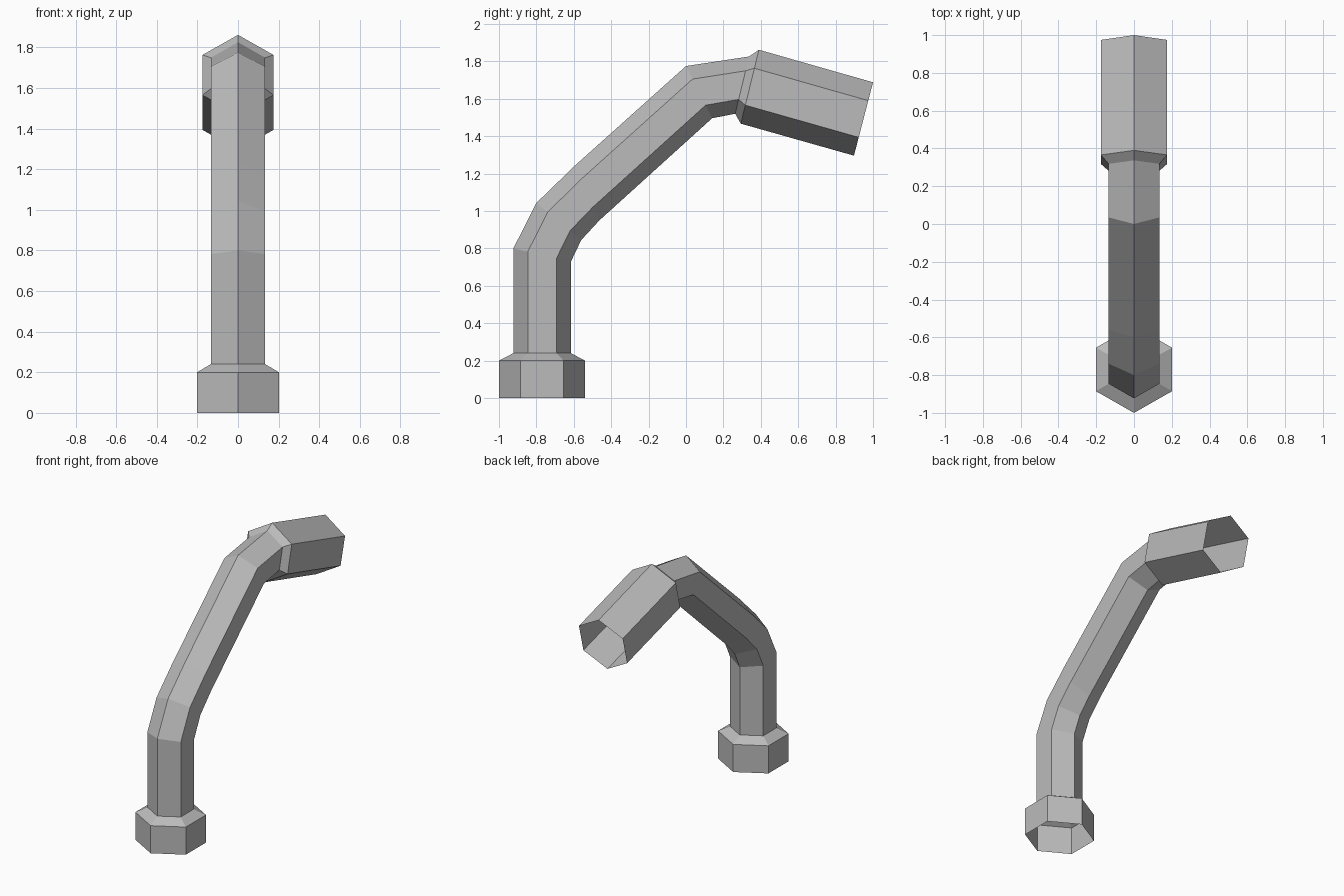
import bpy
from mathutils import Vector

cube = bpy.data.objects.get("Cube")
if cube:
    bpy.data.objects.remove(cube, do_unlink=True)

grey = bpy.data.materials.new("plain grey")
grey.use_nodes = True
colour = (0.5, 0.5, 0.5, 1)
grey.diffuse_color = colour
grey.node_tree.nodes["Principled BSDF"].inputs["Base Color"].default_value = colour

# Hexagon corners: position from outer tip to inner tip, and side
HEXAGON = [(0, 0), (0.25, 1), (0.75, 1), (1, 0), (0.75, -1), (0.25, -1)]


def hex_ring(outer, inner, half_width):
    """Six-sided section between an outer and an inner (y, z) tip."""
    a, b = Vector((0, *outer)), Vector((0, *inner))
    return [a.lerp(b, t) + Vector((side * half_width, 0, 0)) for t, side in HEXAGON]


def hex_tube(name, sections):
    """Open-ended, flat-shaded tube through the given sections."""
    verts = [v for s in sections for v in hex_ring(*s)]
    faces = []
    for k in range(len(sections) - 1):
        for i in range(6):
            j = (i + 1) % 6
            faces.append((k * 6 + i, k * 6 + j, k * 6 + 6 + j, k * 6 + 6 + i))
    mesh = bpy.data.meshes.new(name)
    mesh.from_pydata(verts, [], faces)
    mesh.materials.append(grey)
    obj = bpy.data.objects.new(name, mesh)
    bpy.context.collection.objects.link(obj)
    return obj


# Sections shared by neighbouring parts
PIPE_W, COLLAR_W, HEAD_W = 0.134, 0.202, 0.175
pipe_start = ((-0.923, 0.24), (-0.615, 0.24), PIPE_W)
pipe_end = ((0.337, 1.826), (0.263, 1.52), PIPE_W)

# Wide collar with a chamfered top
hex_tube("base_collar", [
    ((-1, 0), (-0.54, 0), COLLAR_W),
    ((-1, 0.2), (-0.54, 0.2), COLLAR_W),
    pipe_start,
])

# Bent arm
hex_tube("bent_pipe", [
    pipe_start,
    ((-0.923, 0.8), (-0.615, 0.73), PIPE_W),
    ((-0.8, 1.043), (-0.56, 0.845), PIPE_W),
    ((-0.597, 1.24), (-0.463, 0.95), PIPE_W),
    ((0, 1.775), (0.14, 1.496), PIPE_W),
    pipe_end,
])

# Flared, open spout
hex_tube("spout_head", [
    pipe_end,
    ((0.39, 1.862), (0.293, 1.467), HEAD_W),
    ((1, 1.688), (0.898, 1.296), HEAD_W),
])
